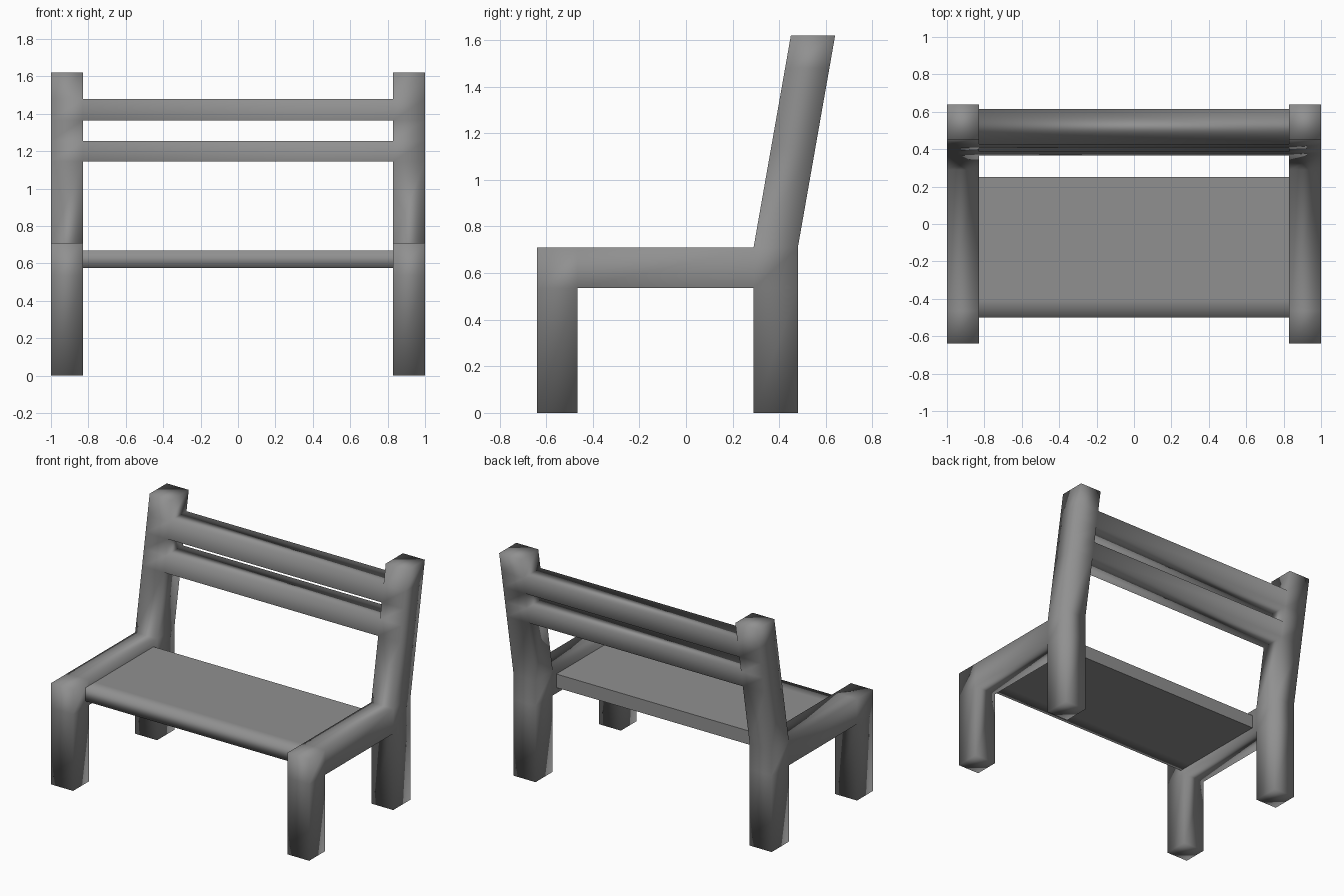
import bpy

if "Cube" in bpy.data.objects:
    bpy.data.objects.remove(bpy.data.objects["Cube"])

X_OUT, X_IN = 1.0, 0.83

# Dark grey finish shared by all parts
grey = bpy.data.materials.new("dark_grey")
grey.diffuse_color = (0.28, 0.28, 0.28, 1)
grey.use_nodes = True
grey.node_tree.nodes["Principled BSDF"].inputs["Base Color"].default_value = grey.diffuse_color


def make_object(name, faces):
    """Weld a list of coordinate loops into one smooth-shaded object."""
    verts = sorted({p for f in faces for p in f})
    index = {p: i for i, p in enumerate(verts)}
    mesh = bpy.data.meshes.new(name)
    mesh.from_pydata(verts, [], [[index[p] for p in f] for f in faces])
    mesh.update()
    mesh.materials.append(grey)
    obj = bpy.data.objects.new(name, mesh)
    bpy.context.collection.objects.link(obj)
    for poly in mesh.polygons:
        poly.use_smooth = True
    return obj


def add_block(skin, section, x0, x1):
    """Extrude a counter-clockwise yz section; walls shared by two blocks cancel out."""
    a = [(x0, y, z) for y, z in section]
    b = [(x1, y, z) for y, z in section]
    n = len(section)
    loops = [a[::-1], b]
    loops += [[a[i], b[i], b[(i + 1) % n], a[(i + 1) % n]][::-1] for i in range(n)]
    for loop in loops:
        key = frozenset(loop)
        if key in skin:
            del skin[key]
        else:
            skin[key] = loop


def stack(rows):
    """Quads between successive (y_front, y_back, z_front, z_back) rows."""
    return [[(a[0], a[2]), (a[1], a[3]), (b[1], b[3]), (b[0], b[2])]
            for a, b in zip(rows, rows[1:])]


def back_row(z):
    """Row of the leaning back post at height z."""
    lean = 0.16 * (z - 0.71) / 0.91
    return (round(0.29 + lean, 4), round(0.48 + lean, 4), z, z)


# Side frame sections: front leg, arm rail, back leg and leaning upright
front_leg = stack([(-0.64, -0.465, z, z) for z in (0, 0.535, 0.71)])
rail = [[(-0.465, 0.535), (0.29, 0.535), (0.29, 0.71), (-0.465, 0.71)]]
back_leg = stack([(0.29, 0.48, z, z) for z in (0, 0.535, 0.71)])
upright = stack([back_row(z) for z in (0.71, 1.145, 1.255, 1.365, 1.48, 1.62)])

# Both side frames with the two back slats growing out of the uprights
skin = {}
for x0, x1 in ((-X_OUT, -X_IN), (X_IN, X_OUT)):
    for section in front_leg + rail + back_leg + upright:
        add_block(skin, section, x0, x1)
for slat in (upright[1], upright[3]):
    add_block(skin, slat, -X_IN, X_IN)
make_object("frame_with_back_slats", list(skin.values()))

# Seat board between the side rails, its ends hidden against the frame
seat_section = [(-0.5, 0.575), (-0.4, 0.575), (0.25, 0.575),
                (0.25, 0.67), (-0.4, 0.67), (-0.5, 0.67)]
seat_skin = {}
add_block(seat_skin, seat_section, -X_IN, X_IN)
seat = make_object("seat", [f for f in seat_skin.values() if len(f) == 4])

# Crisp rear edge on the seat, rounded shading at its front
for poly in seat.data.polygons:
    if poly.center.y > 0.2:
        poly.use_smooth = False
